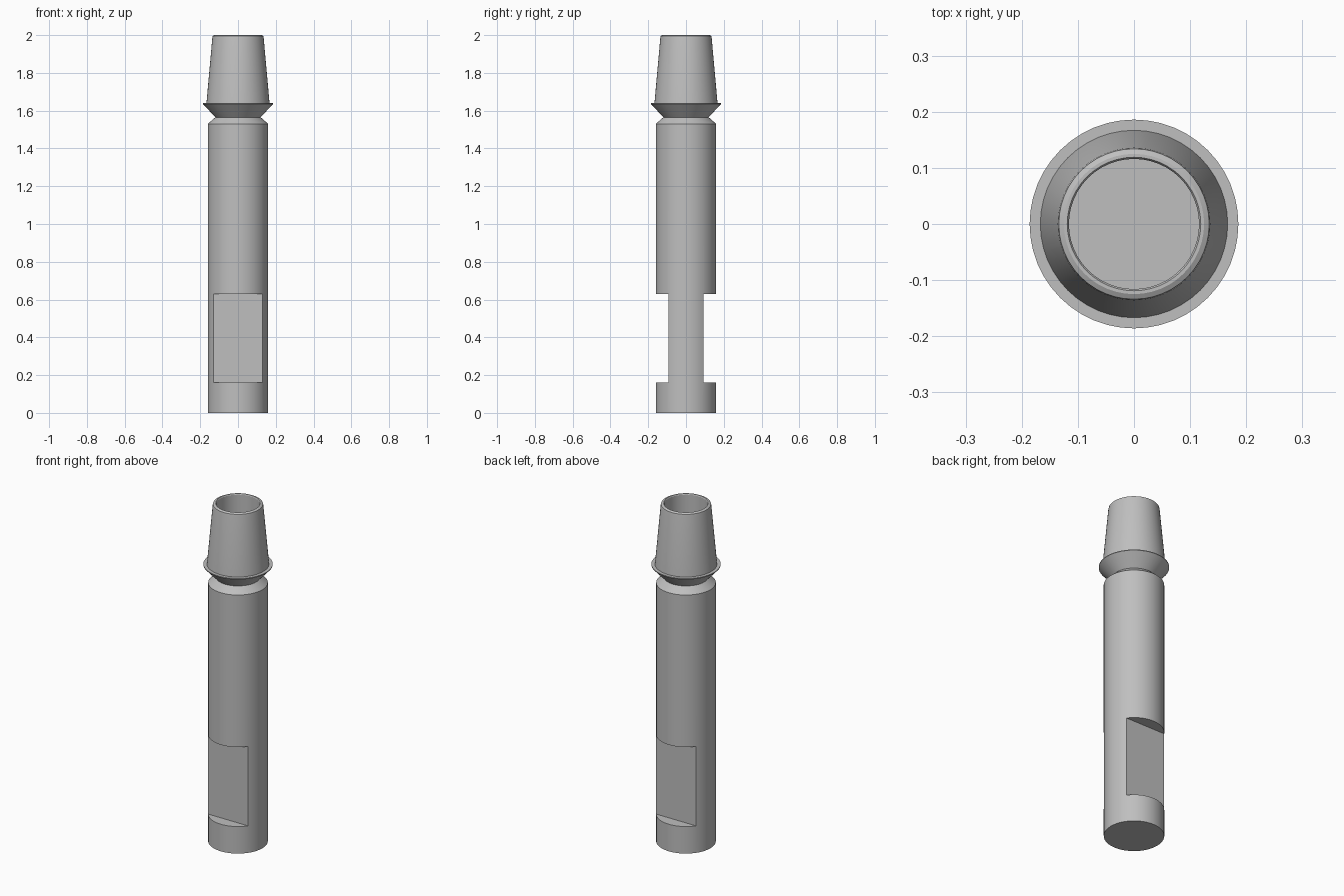
import bpy, bmesh, math

if "Cube" in bpy.data.objects:
    bpy.data.objects.remove(bpy.data.objects["Cube"])

SEGMENTS = 48

steel = bpy.data.materials.new("light grey steel")
steel.diffuse_color = (0.52, 0.52, 0.52, 1)
steel.use_nodes = True
steel.node_tree.nodes["Principled BSDF"].inputs["Base Color"].default_value = steel.diffuse_color


def lathe(name, profile):
    """Spin an (r, z) profile that starts and ends on the axis into a closed solid."""
    bm = bmesh.new()
    verts = [bm.verts.new((r, 0, z)) for r, z in profile]
    edges = [bm.edges.new(pair) for pair in zip(verts, verts[1:])]
    bmesh.ops.spin(bm, geom=verts + edges, cent=(0, 0, 0), axis=(0, 0, 1),
                   angle=math.tau, steps=SEGMENTS, use_duplicate=False)
    bmesh.ops.remove_doubles(bm, verts=bm.verts, dist=1e-5)
    bmesh.ops.recalc_face_normals(bm, faces=bm.faces)
    mesh = bpy.data.meshes.new(name)
    bm.to_mesh(mesh)
    bm.free()
    mesh.materials.append(steel)
    obj = bpy.data.objects.new(name, mesh)
    bpy.context.collection.objects.link(obj)
    return obj


# Shank, neck, flared collar and hollow tapered head as one turned piece
shank = lathe("turned_shank", [
    (0, 0), (0.16, 0), (0.16, 1.53), (0.12, 1.565),   # body and chamfer
    (0.186, 1.636), (0.186, 1.64), (0.167, 1.64),     # collar
    (0.136, 1.985), (0.134, 1.995), (0.125, 2.0),     # tapered head
    (0.119, 2.0), (0.116, 1.995), (0.116, 1.66), (0, 1.66),  # bore
])

bpy.context.view_layer.objects.active = shank
shank.select_set(True)

# Opposed wrench flats cut into the lower body
FLAT_Y, FLAT_BOTTOM, FLAT_TOP = 0.093, 0.16, 0.63
for side in (-1, 1):
    bm = bmesh.new()
    bmesh.ops.create_cube(bm, size=1)
    bmesh.ops.scale(bm, verts=bm.verts, vec=(0.5, 0.2, FLAT_TOP - FLAT_BOTTOM))
    bmesh.ops.translate(bm, verts=bm.verts,
                        vec=(0, side * (FLAT_Y + 0.1), (FLAT_TOP + FLAT_BOTTOM) / 2))
    mesh = bpy.data.meshes.new("flat_cutter")
    bm.to_mesh(mesh)
    bm.free()
    mesh.materials.append(steel)
    cutter = bpy.data.objects.new("flat_cutter", mesh)
    bpy.context.collection.objects.link(cutter)
    cutter.hide_render = True
    cut = shank.modifiers.new("wrench_flat", 'BOOLEAN')
    cut.operation = 'DIFFERENCE'
    cut.solver = 'EXACT'
    cut.object = cutter
    bpy.ops.object.modifier_apply(modifier=cut.name)
    bpy.data.objects.remove(cutter)

bpy.ops.object.shade_smooth_by_angle(angle=math.radians(25))
